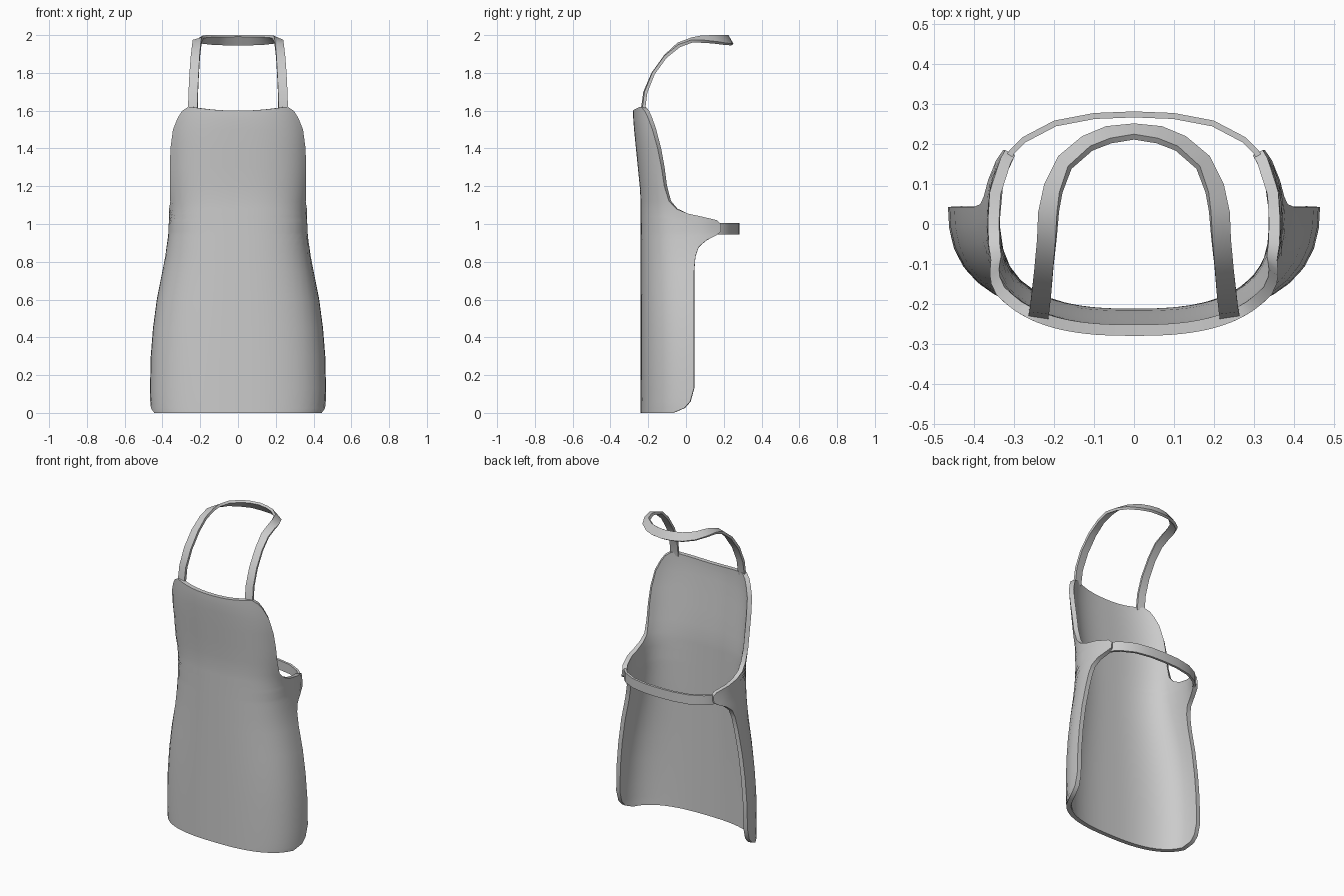
import bpy, math

if "Cube" in bpy.data.objects:
    bpy.data.objects.remove(bpy.data.objects["Cube"])

mat = bpy.data.materials.new("apron_grey")
mat.diffuse_color = (0.6, 0.6, 0.6, 1)
mat.use_nodes = True
mat.node_tree.nodes["Principled BSDF"].inputs["Base Color"].default_value = mat.diffuse_color


def sheet(name, rows, thickness):
    """Loft rows of points into a sheet and thicken it inward."""
    n = len(rows[0])
    faces = [(r * n + c, r * n + c + 1, (r + 1) * n + c + 1, (r + 1) * n + c)
             for r in range(len(rows) - 1) for c in range(n - 1)]
    me = bpy.data.meshes.new(name)
    me.from_pydata([p for row in rows for p in row], [], faces)
    me.materials.append(mat)
    ob = bpy.data.objects.new(name, me)
    bpy.context.collection.objects.link(ob)
    bpy.ops.object.select_all(action='DESELECT')
    ob.select_set(True)
    bpy.context.view_layer.objects.active = ob
    mod = ob.modifiers.new("thickness", 'SOLIDIFY')
    mod.thickness = thickness
    mod.offset = -1
    bpy.ops.object.modifier_apply(modifier=mod.name)
    bpy.ops.object.shade_smooth_by_angle(angle=math.radians(40))
    return ob


def mirrored(half):
    """Complete a path that ends on the centre line."""
    return half + [(-x, y, z) for x, y, z in half[-2::-1]]


# Apron body: height, y of the side edge, half width, y of the front
profile = [
    (0, -.07, .462, -.24), (.025, -.01, .464, -.24), (.06, .022, .465, -.24),
    (.13, .042, .466, -.24), (.3, .043, .462, -.24), (.45, .043, .45, -.24),
    (.6, .043, .43, -.24), (.75, .043, .40, -.24), (.83, .05, .385, -.24),
    (.88, .068, .378, -.24), (.915, .11, .373, -.24), (.94, .16, .37, -.24),
    (.96, .185, .368, -.24), (1.0, .185, .367, -.24), (1.02, .165, .366, -.24),
    (1.04, .08, .366, -.24), (1.055, .01, .366, -.24), (1.08, -.05, .367, -.24),
    (1.12, -.09, .37, -.24), (1.2, -.115, .382, -.245), (1.3, -.13, .388, -.255),
    (1.4, -.15, .395, -.265), (1.5, -.178, .40, -.275), (1.56, -.2, .395, -.279),
    (1.597, -.218, .395, -.28), (1.62, -.237, .395, -.28)]
POWER = 2.6
COLS = 14


def section_point(phi, a, front, y0):
    """Point on a rounded-box section; phi is 0 at the front centre."""
    s, c = math.sin(phi), math.cos(phi)
    b = (y0 - front) if c > 0 else 0.3
    r = (abs(s / a) ** POWER + abs(c / b) ** POWER) ** (-1 / POWER)
    return r * s, y0 - r * c


rows = []
for z, edge, a, front in profile:
    y0 = 0.05 * min(1, max(0, (1 - z) / 0.3))
    lo, hi = 0, math.pi * 0.9
    for _ in range(40):                      # find the angle of the side edge
        mid = (lo + hi) / 2
        if section_point(mid, a, front, y0)[1] < edge:
            lo = mid
        else:
            hi = mid
    dip = 0.02 * min(1, max(0, (z - 1.5) / 0.12))   # hollow neckline
    half = []
    for i in range(COLS + 1):
        x, y = section_point(lo * (1 - i / COLS), a, front, y0)
        half.append((x, y, z - dip * max(0, 1 - (x / .25) ** 2)))
    rows.append(mirrored(half)[::-1])
sheet("apron_body", rows, 0.028)

# Neck strap: outer and inner rail of the right half
neck_outer = [(.265, -.233, 1.60), (.262, -.22, 1.7), (.257, -.18, 1.8),
              (.25, -.115, 1.89), (.243, -.04, 1.95), (.24, .03, 1.975),
              (.225, .1, 1.973), (.19, .17, 1.965), (.13, .22, 1.957),
              (.07, .245, 1.955), (0, .252, 1.953)]
neck_inner = [(.215, -.24, 1.60), (.213, -.226, 1.7), (.208, -.183, 1.8),
              (.203, -.115, 1.895), (.197, -.045, 1.96), (.193, .03, 1.988),
              (.187, .08, 1.998), (.165, .145, 2.0), (.11, .195, 2.0),
              (.06, .215, 2.0), (0, .225, 2.0)]
sheet("neck_strap", [mirrored(neck_outer), mirrored(neck_inner)], 0.016)

# Waist strap across the back
waist = [(.327, .16), (.312, .185), (.28, .217), (.2, .259), (.1, .278), (0, .282)]
sheet("waist_strap", [mirrored([(x, y, z) for x, y in waist])
                      for z in (.945, 1.005)], 0.015)
